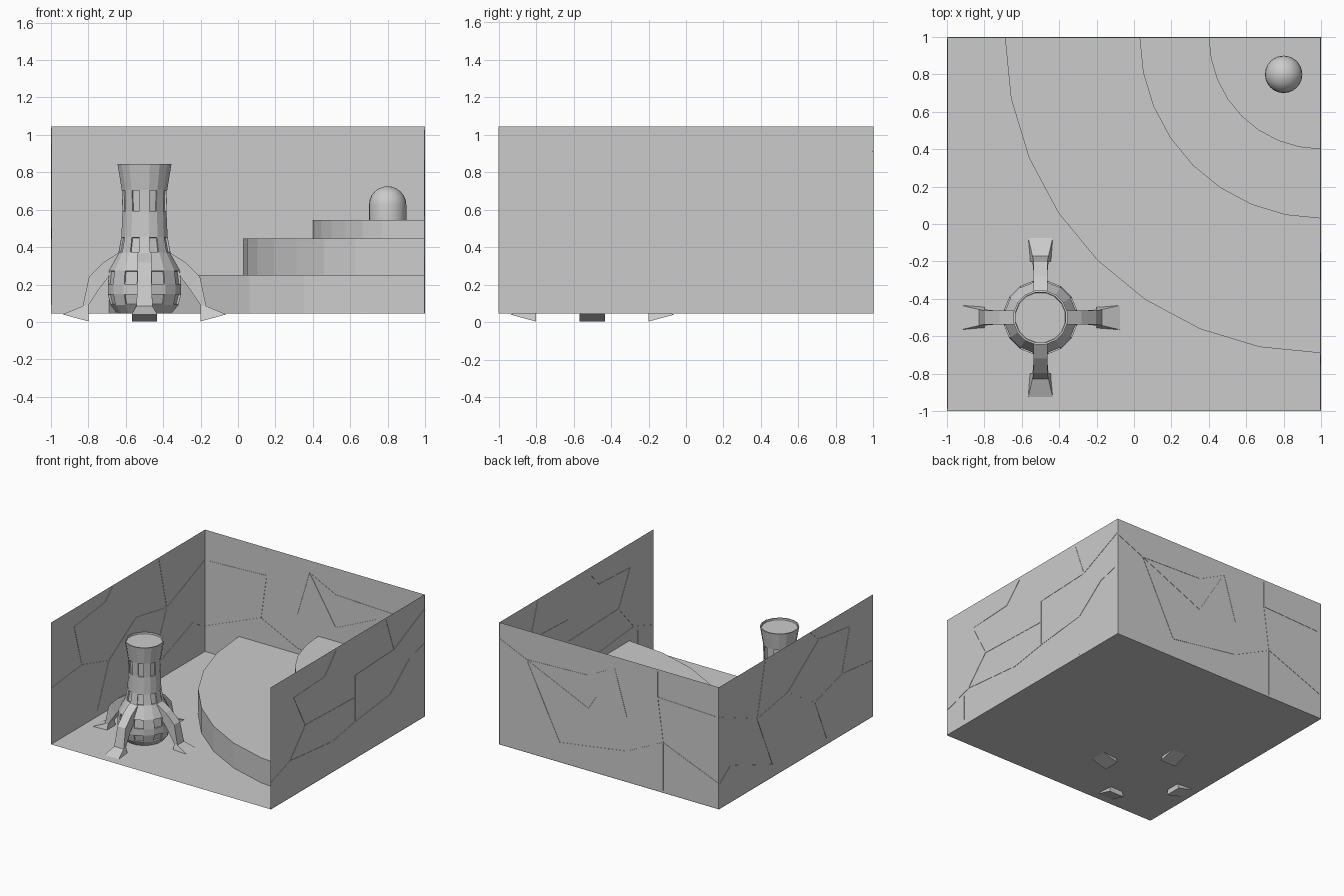
import bpy, bmesh, math
from mathutils import Matrix, Vector

if "Cube" in bpy.data.objects:
    bpy.data.objects.remove(bpy.data.objects["Cube"])

grey = bpy.data.materials.new("stone grey")
grey.diffuse_color = (0.6, 0.6, 0.6, 1)
grey.use_nodes = True
grey.node_tree.nodes["Principled BSDF"].inputs["Base Color"].default_value = grey.diffuse_color
FLOOR, W = 0.045, 0.997


def finish(name, bm, recalc=True):
    if recalc:
        bmesh.ops.recalc_face_normals(bm, faces=bm.faces[:])
    me = bpy.data.meshes.new(name)
    bm.to_mesh(me)
    bm.free()
    me.materials.append(grey)
    ob = bpy.data.objects.new(name, me)
    bpy.context.collection.objects.link(ob)
    return ob


def plane(name, pts):
    bm = bmesh.new()
    bm.faces.new([bm.verts.new(p) for p in pts])
    return finish(name, bm, False)


def lathe(bm, profile, n, centre, offset=0.0):
    """Stack of n-sided rings; returns the side faces by band."""
    rings = []
    for r, z in profile:
        rings.append([bm.verts.new((centre[0] + r * math.cos(2 * math.pi * i / n + offset),
                                    centre[1] + r * math.sin(2 * math.pi * i / n + offset), z))
                      for i in range(n)])
    bands = [[bm.faces.new((a[i], a[(i + 1) % n], b[(i + 1) % n], b[i])) for i in range(n)]
             for a, b in zip(rings, rings[1:])]
    bm.faces.new(rings[0][::-1])
    bm.faces.new(rings[-1])
    return bands


# Floor and three walls (open at the front)
plane("floor", [(-1, -1, FLOOR), (1, -1, FLOOR), (1, 1, FLOOR), (-1, 1, FLOOR)])
on_back = lambda a, h: Vector((a, W, FLOOR + h))
on_left = lambda a, h: Vector((-W, a, FLOOR + h))
on_right = lambda a, h: Vector((W, a, FLOOR + h))
for name, f in (("back_wall", on_back), ("left_wall", on_left), ("right_wall", on_right)):
    plane(name, [f(-1, 0), f(1, 0), f(1, 1), f(-1, 1)])

# Stone joints: hair-thin strips along the cracks of each wall
back_cracks = [
    [(1, .87), (.75, .76), (.19, .78), (-.05, .9), (-.16, .53)],
    [(.75, .76), (.45, .16), (-.16, .25), (-.49, .41)],
    [(.75, .76), (.19, .51), (-.05, .9)], [(.19, .51), (.19, .78)],
    [(-.44, .98), (-.44, .77), (-.49, .41), (-.49, .02)],
    [(-.44, .77), (-.96, .75)], [(-.49, .41), (-.99, .21)]]
left_cracks = [
    [(-.99, .46), (-.6, .5), (-.25, .4), (.1, .62), (.5, .55), (.99, .75)],
    [(-.6, .5), (-.7, .85), (-.3, .9), (.1, .62)],
    [(-.25, .4), (-.4, .05)], [(.5, .55), (.3, .1), (.85, .3), (.99, .2)],
    [(-.3, .9), (-.2, .99)], [(.5, .55), (.4, .98)]]
right_cracks = [
    [(-.99, .22), (-.75, .3), (-.55, .52), (.1, .5), (.1, .68), (.6, .7), (.99, .88)],
    [(-.55, .52), (-.7, .8), (-.3, .82), (-.15, .98)],
    [(-.75, .3), (-.2, .25), (.1, .3), (.1, .5)],
    [(-.8, .05), (-.8, .25)], [(.1, .3), (.55, .35), (.8, .55), (.99, .6)],
    [(.55, .02), (.55, .35)], [(.6, .7), (.5, .98)]]


def cracks(name, lines, f, normal):
    bm = bmesh.new()
    for line in lines:
        for p, q in zip(line, line[1:]):
            a, b = f(*p), f(*q)
            d = (b - a).normalized()
            m = Matrix((d, normal.cross(d), normal)).transposed().to_4x4()
            m = Matrix.Translation((a + b) / 2) @ m @ Matrix.Diagonal(((b - a).length, .006, .005, 1))
            bmesh.ops.create_cube(bm, size=1, matrix=m)
    finish(name, bm)


cracks("back_wall_joints", back_cracks, on_back, Vector((0, 1, 0)))
cracks("left_wall_joints", left_cracks, on_left, Vector((1, 0, 0)))
cracks("right_wall_joints", right_cracks, on_right, Vector((1, 0, 0)))

# Three quarter-round terraces in the back right corner
for name, r, z0, z1 in (("lower_terrace", 1.69, FLOOR, .25),
                        ("middle_terrace", .97, .25, .445),
                        ("upper_terrace", .6, .445, .545)):
    bm = bmesh.new()
    pts = [(W, W)] + [(1 - r * math.cos(math.pi / 16 * i), 1 - r * math.sin(math.pi / 16 * i))
                      for i in range(9)]
    pts = [(min(x, W), min(y, W)) for x, y in pts]
    low = [bm.verts.new((x, y, z0)) for x, y in pts]
    top = [bm.verts.new((x, y, z1)) for x, y in pts]
    bm.faces.new(top)
    for i in range(len(pts)):
        j = (i + 1) % len(pts)
        bm.faces.new((low[i], low[j], top[j], top[i]))
    finish(name, bm)

# Small domed hut on the upper terrace
bm = bmesh.new()
dome = [(.1, .545), (.1, .625)] + [(.1 * math.cos(math.radians(a)), .625 + .1 * math.sin(math.radians(a)))
                                   for a in range(15, 90, 15)] + [(.006, .725)]
lathe(bm, dome, 24, (.8, .8))
hut = finish("domed_hut", bm)
bpy.context.view_layer.objects.active = hut
hut.select_set(True)
bpy.ops.object.shade_smooth_by_angle(angle=math.radians(35))

# Vase-shaped tower with rows of recessed windows on every second side
C = (-.5, -.5)
bm = bmesh.new()
profile = [(.147, .045), (.185, .09), (.2, .15), (.2, .2), (.192, .275), (.142, .37),
           (.126, .455), (.12, .59), (.124, .705), (.147, .845), (.137, .845), (.135, .832)]
bands = lathe(bm, profile, 16, C, math.pi / 16)
windows = [f for b in (1, 3, 5, 7) for f in bands[b][::2]]
bmesh.ops.recalc_face_normals(bm, faces=bm.faces[:])
bmesh.ops.inset_individual(bm, faces=windows, thickness=.004, depth=0)
bmesh.ops.inset_individual(bm, faces=windows, thickness=.0005, depth=-.012)
finish("tower", bm)

# Four bent legs with flared feet: (outer r, z, inner r, z, half width)
sections = [(.13, .375, .13, .27, .037), (.22, .318, .185, .25, .037), (.297, .24, .235, .185, .037),
            (.33, .085, .3, .09, .043), (.437, .04, .3, .003, .068)]
for k, name in enumerate(("right_leg", "back_leg", "left_leg", "front_leg")):
    bm = bmesh.new()
    rings = [[bm.verts.new(p) for p in ((ro, -h, zo), (ro, h, zo), (ri, h, zi), (ri, -h, zi))]
             for ro, zo, ri, zi, h in sections]
    for a, b in zip(rings, rings[1:]):
        for i in range(4):
            bm.faces.new((a[i], a[(i + 1) % 4], b[(i + 1) % 4], b[i]))
    bm.faces.new(rings[0])
    bm.faces.new(rings[-1])
    bm.transform(Matrix.Translation((C[0], C[1], 0)) @ Matrix.Rotation(k * math.pi / 2, 4, 'Z'))
    finish(name, bm)
